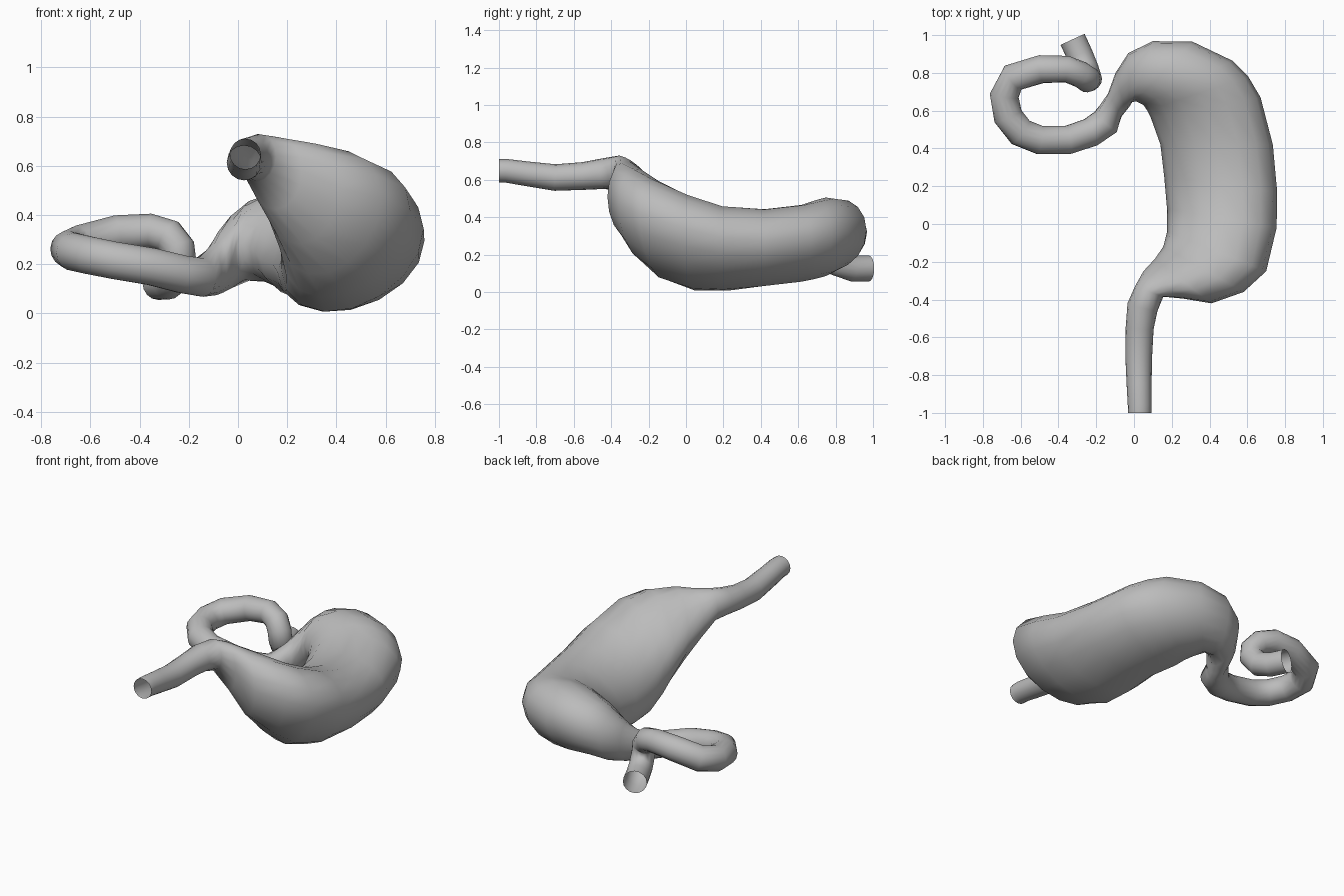
import bpy, bmesh, math
from mathutils import Vector

SIDES = 16

cube = bpy.data.objects.get("Cube")
if cube:
    bpy.data.objects.remove(cube, do_unlink=True)

# Inlet tube: centre x, y, z and radius
inlet_path = [
    (.03, -1, .648, .062), (.03, -.96, .648, .063), (.027, -.85, .632, .066),
    (.025, -.7, .612, .071), (.03, -.55, .62, .074), (.045, -.44, .633, .082),
]

# Stomach sections: inner curve point, outer curve point, half height
stomach_sections = [
    ((.005, -.33, .625), (.155, -.385, .64), .097),
    ((.05, -.25, .56), (.26, -.395, .58), .148),
    ((.11, -.185, .47), (.41, -.42, .51), .208),
    ((.155, -.12, .35), (.58, -.36, .47), .245),
    ((.175, -.04, .25), (.7, -.25, .42), .257),
    ((.175, .08, .18), (.755, -.02, .345), .242),
    ((.16, .25, .17), (.758, .17, .295), .218),
    ((.14, .42, .2), (.735, .42, .275), .205),
    ((.09, .56, .22), (.67, .67, .3), .205),
    ((.07, .6, .25), (.605, .78, .31), .21),
    ((.05, .63, .27), (.52, .865, .32), .21),
    ((.01, .65, .29), (.31, .965, .33), .185),
    ((-.01, .645, .27), (.1, .968, .32), .162),
    ((-.025, .62, .22), (-.03, .905, .28), .148),
    ((-.045, .595, .18), (-.098, .8, .235), .122),
    ((-.065, .57, .15), (-.138, .69, .195), .097),
]

# Outlet tube, curling round and back on itself
outlet_path = [
    (-.15, .54, .147, .08), (-.23, .485, .16, .078), (-.35, .445, .19, .077),
    (-.5, .445, .215, .077), (-.6, .485, .235, .078), (-.667, .57, .25, .078),
    (-.687, .68, .26, .077), (-.64, .775, .283, .077), (-.49, .82, .325, .075),
    (-.355, .82, .335, .071), (-.28, .79, .313, .07), (-.244, .765, .265, .07),
    (-.238, .765, .215, .069), (-.255, .815, .15, .07), (-.285, .89, .126, .07),
    (-.325, .977, .125, .07),
]


def tube_sections(path):
    """Round sections; their axis is carried along from the section before."""
    return [(Vector(p[:3]), None, p[3]) for p in path]


def organ_sections(rows):
    """Upright oval sections spanning the inner and outer curves."""
    sections = []
    for inner, outer, height in rows:
        inner, outer = Vector(inner), Vector(outer)
        sections.append(((inner + outer) / 2, (outer - inner) / 2, height))
    return sections


def loft(name, sections, material):
    """Skin a row of oval sections into one open-ended tube."""
    bm = bmesh.new()
    rings = []
    side = Vector((1, 0, 0))
    last = len(sections) - 1
    for i, (centre, axis, size) in enumerate(sections):
        if axis is None:
            before = sections[max(i - 1, 0)][0]
            after = sections[min(i + 1, last)][0]
            along = (after - before).normalized()
            side = (side - along * side.dot(along)).normalized()
            axis = side * size
            up = side.cross(along) * size
        else:
            side = axis.normalized()
            up = Vector((0, 0, size))
        ring = []
        for k in range(SIDES):
            angle = math.tau * k / SIDES
            ring.append(bm.verts.new(centre + axis * math.cos(angle) + up * math.sin(angle)))
        rings.append(ring)
    for ring, following in zip(rings, rings[1:]):
        for k in range(SIDES):
            n = (k + 1) % SIDES
            bm.faces.new((ring[k], ring[n], following[n], following[k]))
    bmesh.ops.recalc_face_normals(bm, faces=bm.faces)
    mesh = bpy.data.meshes.new(name)
    bm.to_mesh(mesh)
    bm.free()
    mesh.materials.append(material)
    mesh.shade_smooth()
    obj = bpy.data.objects.new(name, mesh)
    bpy.context.collection.objects.link(obj)
    return obj


# Plain grey tissue
grey = bpy.data.materials.new("grey_tissue")
grey.use_nodes = True
colour = (.5, .5, .5, 1)
grey.diffuse_color = colour
grey.node_tree.nodes["Principled BSDF"].inputs["Base Color"].default_value = colour

# Inlet, stomach and outlet are one continuous skin
loft(
    "stomach_with_tubes",
    tube_sections(inlet_path) + organ_sections(stomach_sections) + tube_sections(outlet_path),
    grey,
)
